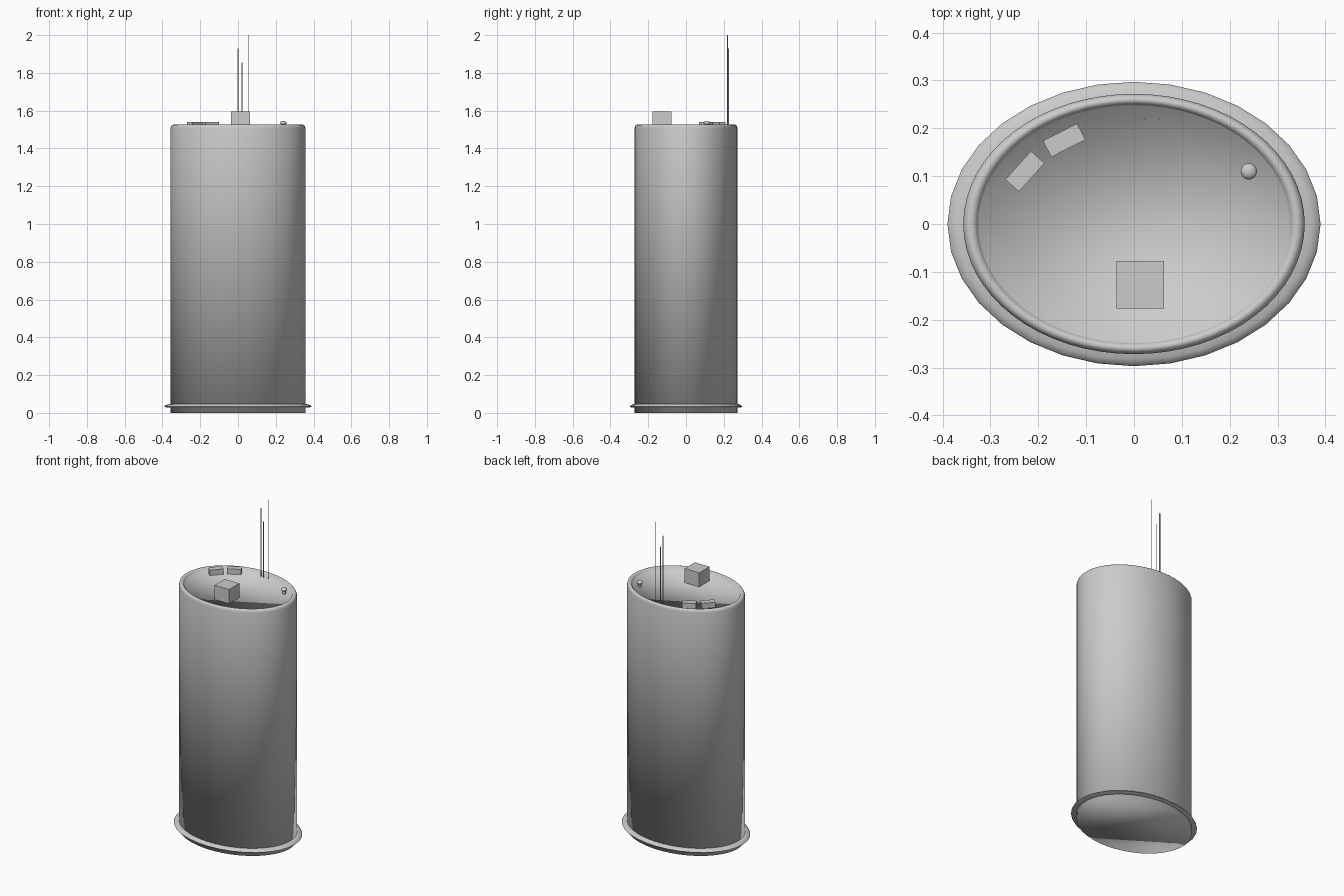
import bpy, bmesh
from math import cos, sin, pi, radians
from mathutils import Matrix

if "Cube" in bpy.data.objects:
    bpy.data.objects.remove(bpy.data.objects["Cube"])

RATIO = 0.762   # ellipse depth / width
LID = 1.508     # height of the recessed lid


def finish(name, bm, smooth=None):
    bmesh.ops.recalc_face_normals(bm, faces=bm.faces)
    me = bpy.data.meshes.new(name)
    bm.to_mesh(me)
    bm.free()
    ob = bpy.data.objects.new(name, me)
    bpy.context.collection.objects.link(ob)
    if smooth:
        bpy.ops.object.select_all(action='DESELECT')
        ob.select_set(True)
        bpy.context.view_layer.objects.active = ob
        bpy.ops.object.shade_smooth_by_angle(angle=radians(smooth))
    return ob


def oval_lathe(name, profile, n, closed=False, smooth=40):
    """Sweep (radius, z) points round an ellipse; cap the ends or close the loop."""
    bm = bmesh.new()
    rings = [[bm.verts.new((r * cos(2 * pi * i / n), RATIO * r * sin(2 * pi * i / n), z))
              for i in range(n)] for r, z in profile]
    pairs = list(zip(rings, rings[1:]))
    if closed:
        pairs.append((rings[-1], rings[0]))
    else:
        bm.faces.new(rings[0])
        bm.faces.new(rings[-1])
    for a, b in pairs:
        for i in range(n):
            j = (i + 1) % n
            bm.faces.new((a[i], a[j], b[j], b[i]))
    return finish(name, bm, smooth)


def box(name, x, y, z0, z1, sx, sy, angle=0):
    bm = bmesh.new()
    m = (Matrix.Translation((x, y, (z0 + z1) / 2)) @ Matrix.Rotation(radians(angle), 4, 'Z')
         @ Matrix.Diagonal((sx, sy, z1 - z0, 1)))
    bmesh.ops.create_cube(bm, size=1, matrix=m)
    return finish(name, bm)


def rod(name, x, y, z0, z1, r, n=8):
    bm = bmesh.new()
    bmesh.ops.create_cone(bm, cap_ends=True, segments=n, radius1=r, radius2=r, depth=z1 - z0,
                          matrix=Matrix.Translation((x, y, (z0 + z1) / 2)))
    return finish(name, bm, 50)


# Oval drum with rounded rim and recessed lid, smooth throughout
body = oval_lathe("body", [(0.357, 0), (0.357, 1.508), (0.354, 1.518), (0.348, 1.524),
                           (0.341, 1.526), (0.334, 1.524), (0.328, 1.518), (0.325, LID)],
                  64, smooth=180)

# Skirt ring near the base
oval_lathe("base_ring", [(0.350, 0.048), (0.372, 0.045), (0.386, 0.039), (0.39, 0.033),
                         (0.384, 0.030), (0.350, 0.028)], 32, closed=True)

# Equipment on the lid
box("control_box", 0.013, -0.127, LID, 1.596, 0.1, 0.1)
box("left_pad", -0.228, 0.110, LID, 1.541, 0.08, 0.038, 48)
box("right_pad", -0.146, 0.175, LID, 1.541, 0.08, 0.038, 27)

# Knob on a short stem
rod("knob_stem", 0.24, 0.11, LID, 1.535, 0.009, 16)
bm = bmesh.new()
bmesh.ops.create_uvsphere(bm, u_segments=20, v_segments=10, radius=0.017,
                          matrix=Matrix.Translation((0.24, 0.11, 1.535))
                          @ Matrix.Diagonal((1, 1, 0.65, 1)))
finish("knob", bm, 60)

# Thin aerials
for i, (x, y, top, r) in enumerate([(0.0, 0.225, 1.93, 0.003), (0.021, 0.22, 1.855, 0.002),
                                    (0.054, 0.22, 2.0, 0.002)]):
    rod(f"aerial_{i + 1}", x, y, LID, top, r)
